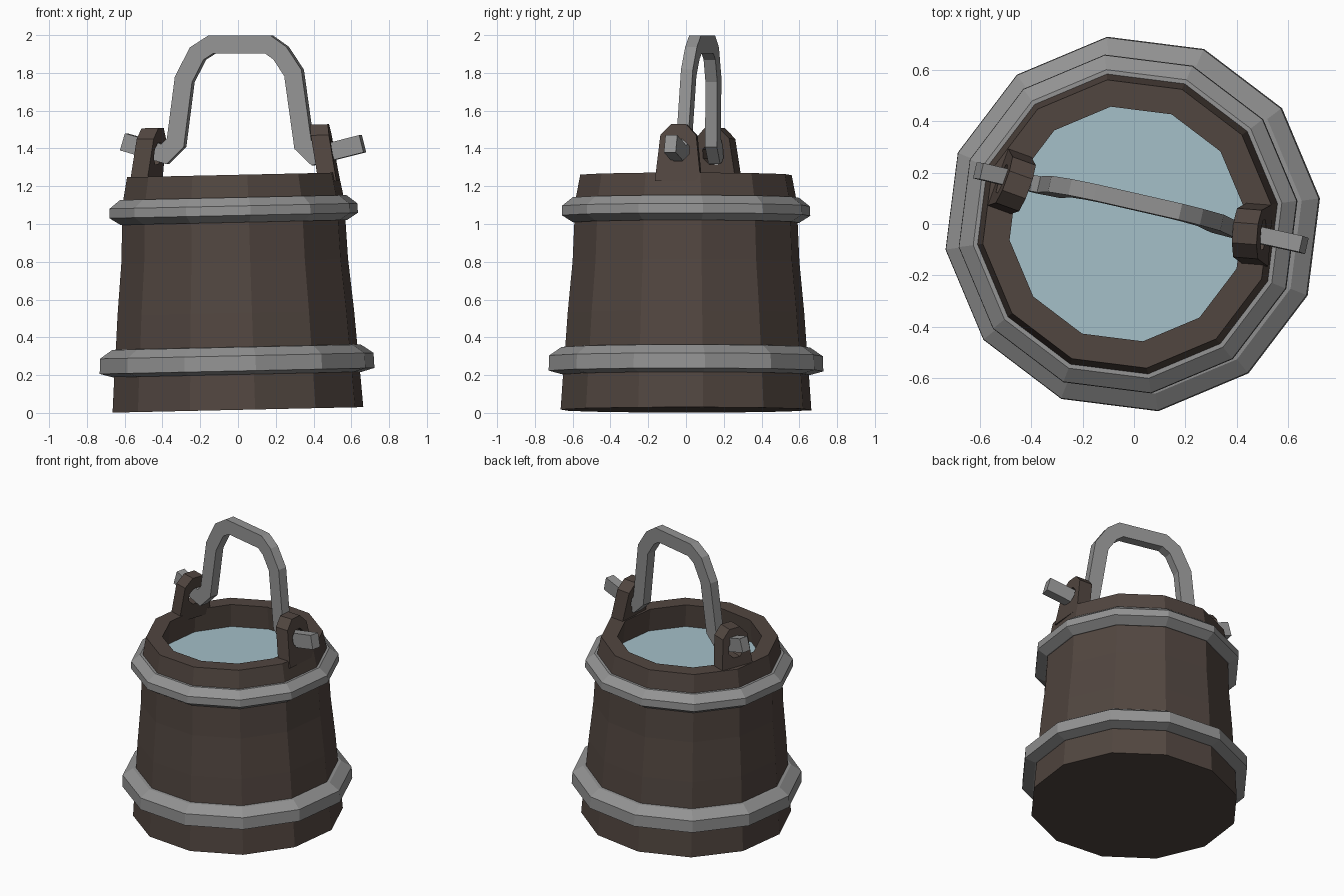
import bpy, bmesh, math
from mathutils import Vector, Matrix

if "Cube" in bpy.data.objects:
    bpy.data.objects.remove(bpy.data.objects["Cube"])

SIDES, TURN, TILT = 12, math.radians(7.8), 0.022


def material(name, rgb):
    m = bpy.data.materials.new(name)
    m.diffuse_color = (*rgb, 1)
    m.use_nodes = True
    m.node_tree.nodes["Principled BSDF"].inputs["Base Color"].default_value = m.diffuse_color
    return m


WOOD = material("dark_wood", (0.083, 0.061, 0.051))
IRON = material("grey_iron", (0.29, 0.29, 0.29))
WATER = material("pale_water", (0.37, 0.52, 0.58))


def tilted(p):
    # the whole bucket leans very slightly towards -x
    return Vector((p[0] - TILT * p[2], p[1], p[2] + TILT * p[0]))


def make(name, verts, faces, mat):
    bm = bmesh.new()
    vs = [bm.verts.new(v) for v in verts]
    for f in faces:
        bm.faces.new([vs[i] for i in f])
    bmesh.ops.recalc_face_normals(bm, faces=bm.faces)
    me = bpy.data.meshes.new(name)
    bm.to_mesh(me)
    bm.free()
    me.materials.append(mat)
    ob = bpy.data.objects.new(name, me)
    bpy.context.collection.objects.link(ob)
    return ob


def lathe(name, profile, mat, closed=False):
    """Spin (radius, z) points into a 12-sided solid; caps ends unless closed."""
    n, k = SIDES, len(profile)
    verts = [tilted((r * math.cos(TURN + i * math.tau / n),
                     r * math.sin(TURN + i * math.tau / n), z))
             for r, z in profile for i in range(n)]
    faces = []
    for j in range(k if closed else k - 1):
        a, b = j * n, (j + 1) % k * n
        faces += [(a + i, a + (i + 1) % n, b + (i + 1) % n, b + i) for i in range(n)]
    if not closed:
        faces += [range(n), range((k - 1) * n, k * n)]
    return make(name, verts, faces, mat)


# Wooden tub with hollow top
lathe("bucket_body", [(0.67, 0.016), (0.657, 0.2), (0.645, 0.35), (0.632, 0.53),
                      (0.606, 0.8), (0.597, 1.0), (0.588, 1.14), (0.565, 1.26),
                      (0.46, 1.26), (0.478, 1.06)], WOOD)

# Iron hoops
lathe("upper_hoop", [(0.58, 1.14), (0.605, 1.14), (0.662, 1.095), (0.664, 1.045),
                     (0.605, 1.008), (0.58, 1.008)], IRON, True)
lathe("lower_hoop", [(0.63, 0.35), (0.665, 0.347), (0.731, 0.302), (0.734, 0.222),
                     (0.665, 0.203), (0.63, 0.203)], IRON, True)

# Water surface
lathe("water", [(0.476, 1.08), (0.474, 1.10)], WATER)


# Ears: rounded plates with an octagonal hole, leaning inwards
def ear(name, angle, radius):
    outer = [(-0.122, -0.04), (-0.095, 0.205), (-0.04, 0.262), (0.04, 0.262),
             (0.095, 0.205), (0.122, -0.04), (0.04, -0.04), (-0.04, -0.04)]
    inner = [(0.062 * math.cos(t), 0.125 + 0.062 * math.sin(t))
             for t in (math.radians(202.5 - 45 * i) for i in range(8))]
    rot = Matrix.Rotation(math.radians(angle), 3, 'Z')
    verts = []
    for side in (0.048, -0.048):
        for w, h in outer + inner:
            verts.append(tilted(rot @ Vector((radius + side - 0.15 * h, w, 1.255 + h))))
    faces = []
    for i in range(8):
        j = (i + 1) % 8
        faces += [(i, j, 8 + j, 8 + i), (16 + i, 16 + j, 24 + j, 24 + i),
                  (i, j, 16 + j, 16 + i), (8 + i, 8 + j, 24 + j, 24 + i)]
    make(name, verts, faces, WOOD)


ear("right_ear", -4.5, 0.505)
ear("left_ear", 160, 0.485)

# Bail handle: flat bar following a bent path through both ears
path = [Vector(p) for p in [(-0.605, 1.435), (-0.385, 1.37), (-0.325, 1.43),
                            (-0.282, 1.765), (-0.212, 1.902), (-0.138, 1.95),
                            (0.165, 1.95), (0.228, 1.905), (0.297, 1.80),
                            (0.35, 1.42), (0.41, 1.362), (0.66, 1.425)]]
HALF, DEPTH = 0.047, 0.032
along = Vector((1, -0.228, 0))
across = Vector((0.228, 1, 0)).normalized() * DEPTH
verts, faces = [], []
for i, p in enumerate(path):
    a = (p - path[max(i - 1, 0)]).normalized()
    b = (path[min(i + 1, len(path) - 1)] - p).normalized()
    t = (a + b).normalized()
    nrm = Vector((-t.y, t.x))
    side = b if i == 0 else a
    off = nrm * HALF / max(0.7, nrm.dot(Vector((-side.y, side.x))))
    for s, d in ((1, 1), (1, -1), (-1, -1), (-1, 1)):
        q = p + off * s
        lean = 0.068 + 0.035 * (q.y - 1.4)
        verts.append(along * q.x + Vector((0, lean, q.y)) + across * d)
for i in range(len(path) - 1):
    faces += [(4 * i + c, 4 * i + (c + 1) % 4, 4 * i + 4 + (c + 1) % 4, 4 * i + 4 + c)
              for c in range(4)]
faces += [range(4), range(len(verts) - 4, len(verts))]
make("handle", verts, faces, IRON)
